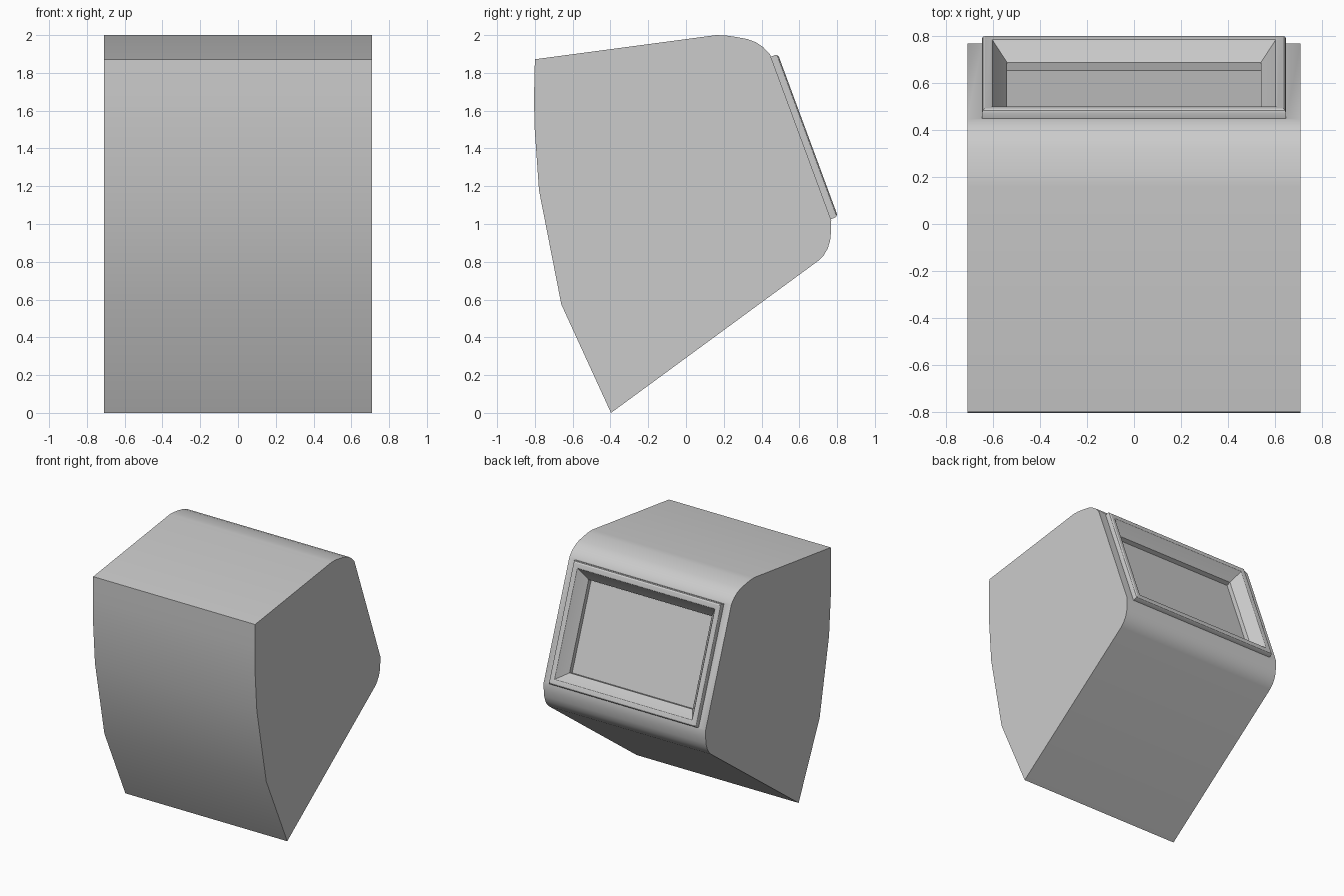
import bpy, bmesh
from mathutils import Vector

if "Cube" in bpy.data.objects:
    bpy.data.objects.remove(bpy.data.objects["Cube"])

HALF_W = 0.71
# side profile (y, z); last point back to the first is the slanted screen face
PROFILE = [(0.445, 1.897), (0.41, 1.935), (0.37, 1.962), (0.325, 1.979), (0.26, 1.991),
           (0.21, 1.998), (0.16, 2.0), (-0.80, 1.872), (-0.804, 1.70), (-0.803, 1.53),
           (-0.778, 1.177), (-0.66, 0.574), (-0.397, 0.0), (0.70, 0.805), (0.728, 0.832),
           (0.75, 0.87), (0.763, 0.91), (0.768, 0.96), (0.769, 1.02)]


def finish(bm, name):
    bmesh.ops.recalc_face_normals(bm, faces=bm.faces)
    mesh = bpy.data.meshes.new(name)
    bm.to_mesh(mesh)
    bm.free()
    obj = bpy.data.objects.new(name, mesh)
    bpy.context.collection.objects.link(obj)
    bpy.ops.object.select_all(action='DESELECT')
    bpy.context.view_layer.objects.active = obj
    obj.select_set(True)
    bpy.ops.object.shade_smooth_by_angle(angle=0.5)
    return obj


# housing: extruded profile, with the screen side filled by the frame and recess
bm = bmesh.new()
left = [bm.verts.new((-HALF_W, y, z)) for y, z in PROFILE]
right = [bm.verts.new((HALF_W, y, z)) for y, z in PROFILE]
bm.faces.new(left)
bm.faces.new(right[::-1])
for i in range(len(PROFILE) - 1):
    bm.faces.new((left[i], left[i + 1], right[i + 1], right[i]))

# screen plane: origin at its lower edge, up direction and outward normal
origin = Vector((0, *PROFILE[-1]))
up = Vector((0, *PROFILE[0])) - origin
length = up.length
up.normalize()
out = Vector((0, up.z, -up.y))


def ring(half_x, low, high, height):
    return [bm.verts.new(origin + Vector((x, 0, 0)) + up * t + out * height)
            for x, t in ((-half_x, low), (half_x, low), (half_x, high), (-half_x, high))]


# raised frame, sloping bezel and sunken glass: inset and height of each step
STEPS = [(0.0, 0.0), (0.0, 0.024), (0.004, 0.034), (0.013, 0.04), (0.036, 0.04),
         (0.045, 0.036), (0.05, 0.028), (0.108, -0.045), (0.108, -0.08)]
prev = [left[-1], right[-1], right[0], left[0]]
for inset, height in STEPS:
    cur = ring(0.648 - inset, 0.006 + inset, length - 0.012 - inset * 1.1, height)
    for i in range(4):
        j = (i + 1) % 4
        bm.faces.new((prev[i], prev[j], cur[j], cur[i]))
    prev = cur
bm.faces.new(prev)
finish(bm, "monitor_housing")
